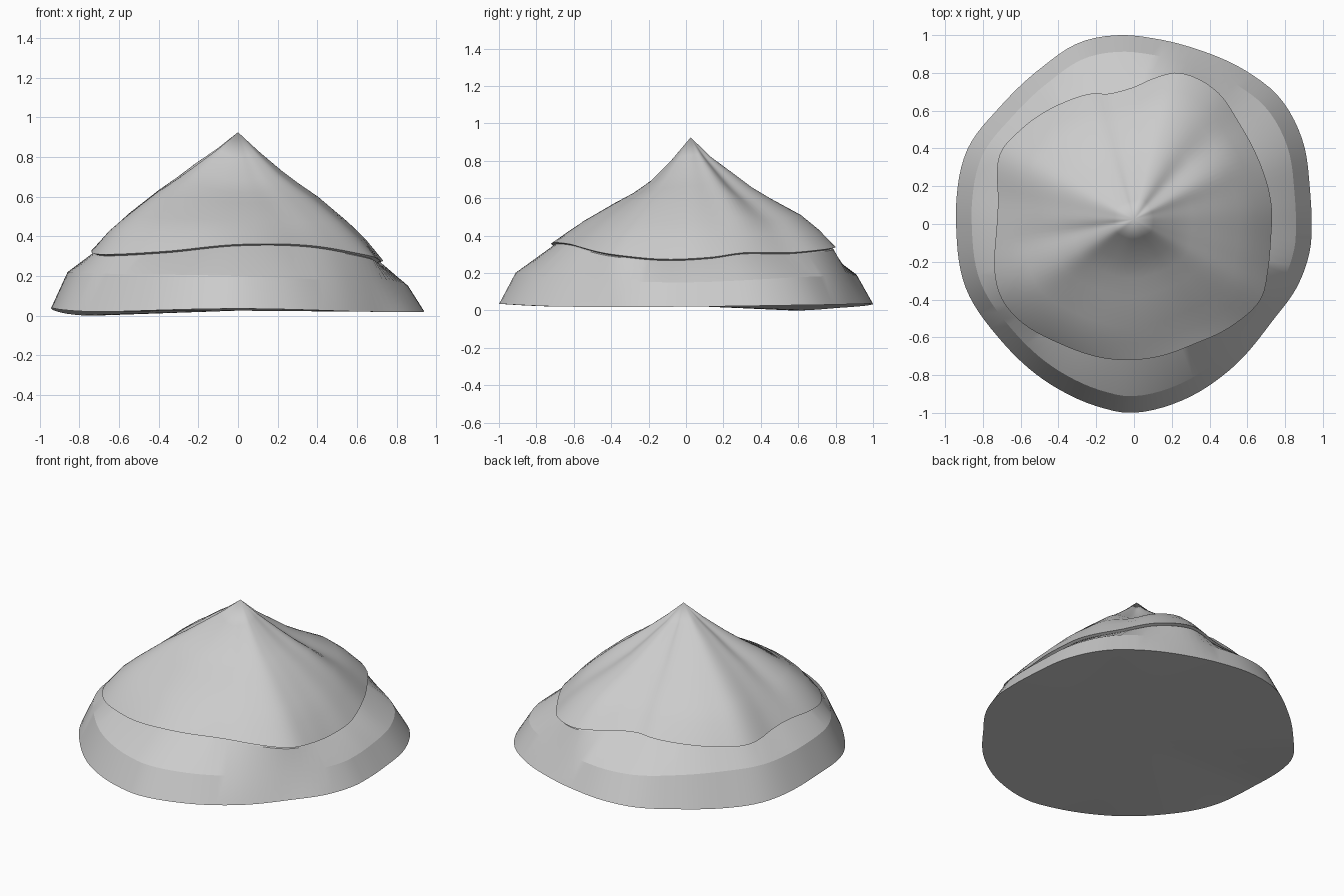
import bpy, bmesh, math

if "Cube" in bpy.data.objects:
    bpy.data.objects.remove(bpy.data.objects["Cube"])

N = 120  # segments around

# outlines in plan (x, y) : foot of the hill and edge of the cap layer
FOOT = [(.94, 0), (.93, .2), (.89, .45), (.77, .67), (.61, .80), (.35, .92), (.12, .98), (-.08, 1),
        (-.29, .96), (-.5, .82), (-.71, .62), (-.88, .40), (-.94, .13), (-.94, -.05),
        (-.89, -.34), (-.71, -.61), (-.44, -.85), (-.18, -.97), (-.02, -1), (.24, -.94),
        (.51, -.77), (.72, -.53), (.87, -.32), (.935, -.12)]
EDGE = [(.73, .08), (.66, .34), (.56, .53), (.43, .71), (.24, .80), (.1, .77), (0, .725),
        (-.13, .69), (-.23, .69), (-.37, .645), (-.6, .5), (-.71, .37), (-.72, .13),
        (-.73, -.05), (-.72, -.35), (-.63, -.49), (-.39, -.635), (-.13, -.715),
        (.14, -.70), (.32, -.635), (.51, -.545), (.67, -.40), (.71, -.24), (.725, -.08)]
# heights by angle in degrees
EDGE_Z = [(10, .28), (25, .305), (45, .305), (60, .32), (75, .335), (100, .36), (120, .34),
          (150, .315), (180, .335), (210, .305), (240, .32), (270, .355), (300, .35),
          (330, .295), (350, .27)]
MID_Z = [(0, .15), (45, .18), (90, .19), (135, .20), (180, .22), (225, .21), (270, .20), (315, .17)]
FOOT_Z = [(0, .02), (45, .03), (90, .035), (120, .015), (143, 0), (165, .025), (182, .04),
          (220, .02), (270, .035), (315, .02)]
# cap heights along a radius, for right, back, left, front
SHARE = [.14, .30, .42, .55, .76, .88]
SLOPE = [[.83, .73, .665, .60, .47, .385], [.82, .73, .66, .60, .515, .44],
         [.845, .765, .70, .635, .51, .43], [.80, .68, .62, .57, .48, .42]]


def polar(points):
    return [(math.degrees(math.atan2(y, x)) % 360, math.hypot(x, y)) for x, y in points]


def around(table):
    """Smooth periodic interpolation of (angle, value) pairs."""
    t = sorted(table)
    n = len(t)

    def f(a):
        a %= 360
        i = max([k for k in range(n) if t[k][0] <= a], default=-1)
        p = []
        for k in range(i - 1, i + 3):
            p.append((t[k % n][0] + 360 * (k // n), t[k % n][1]))
        (a0, v0), (a1, v1), (a2, v2), (a3, v3) = p
        h = a2 - a1
        u = (a - a1) / h
        m1, m2 = (v2 - v0) / (a2 - a0) * h, (v3 - v1) / (a3 - a1) * h
        return ((2*u**3 - 3*u*u + 1) * v1 + (u**3 - 2*u*u + u) * m1
                + (3*u*u - 2*u**3) * v2 + (u**3 - u*u) * m2)
    return f


foot_r, edge_r = around(polar(FOOT)), around(polar(EDGE))
edge_z, mid_z, foot_z = around(EDGE_Z), around(MID_Z), around(FOOT_Z)
slopes = [around([(90 * d, SLOPE[d][k]) for d in range(4)]) for k in range(len(SHARE))]


def folds(a, t):
    """Ridges and gullies running down the cap."""
    g = lambda c, w: math.exp(-(((a - c + 180) % 360 - 180) / w) ** 2)
    s = .02 * g(30, 10) - .022 * g(50, 10) - .018 * g(190, 8) + .012 * g(212, 10)
    return s * math.sin(math.pi * t)


def ring(r, z, dy=0):
    pts = []
    for i in range(N):
        a = 360 * i / N
        c, s = math.cos(math.radians(a)), math.sin(math.radians(a))
        pts.append((r(a) * c, r(a) * s + dy, z(a)))
    return pts


def loft(name, rings, mat, start=None, end=None):
    bm = bmesh.new()
    loops = [[bm.verts.new(p) for p in r] for r in rings]
    for lo, hi in zip(loops, loops[1:]):
        for i in range(N):
            j = (i + 1) % N
            bm.faces.new((lo[i], lo[j], hi[j], hi[i]))
    for tip, loop, flip in ((start, loops[0], True), (end, loops[-1], False)):
        if tip:
            v = bm.verts.new(tip)
            for i in range(N):
                f = (loop[i], loop[(i + 1) % N], v)
                bm.faces.new(f[::-1] if flip else f)
    me = bpy.data.meshes.new(name)
    bm.to_mesh(me)
    bm.free()
    ob = bpy.data.objects.new(name, me)
    bpy.context.collection.objects.link(ob)
    me.materials.append(mat)
    bpy.ops.object.select_all(action='DESELECT')
    ob.select_set(True)
    bpy.context.view_layer.objects.active = ob
    bpy.ops.object.shade_smooth_by_angle(angle=math.radians(15))
    return ob


grey = bpy.data.materials.new("stone_grey")
grey.diffuse_color = (.6, .6, .6, 1)
grey.use_nodes = True
grey.node_tree.nodes["Principled BSDF"].inputs["Base Color"].default_value = grey.diffuse_color

# lower slope, tucked under the cap, with closed underside
loft("lower_slope", [
    ring(foot_r, foot_z),
    ring(lambda a: .912 * foot_r(a), mid_z),
    ring(lambda a: .985 * edge_r(a), lambda a: edge_z(a) - .008),
    ring(lambda a: .9 * edge_r(a), lambda a: edge_z(a) + .025),
], grey, start=(0, 0, .025))

# upper cap with a thin lip at its edge
cap = [ring(lambda a: .97 * edge_r(a), lambda a: edge_z(a) - .004),
       ring(edge_r, lambda a: edge_z(a) + .004)]
for k in range(len(SHARE) - 1, -1, -1):
    t, sl = SHARE[k], slopes[k]
    cap.append(ring(lambda a: edge_r(a) * t, lambda a: sl(a) + folds(a, t), .025 * (1 - t)))
loft("upper_cap", cap, grey, end=(0, .025, .925))
